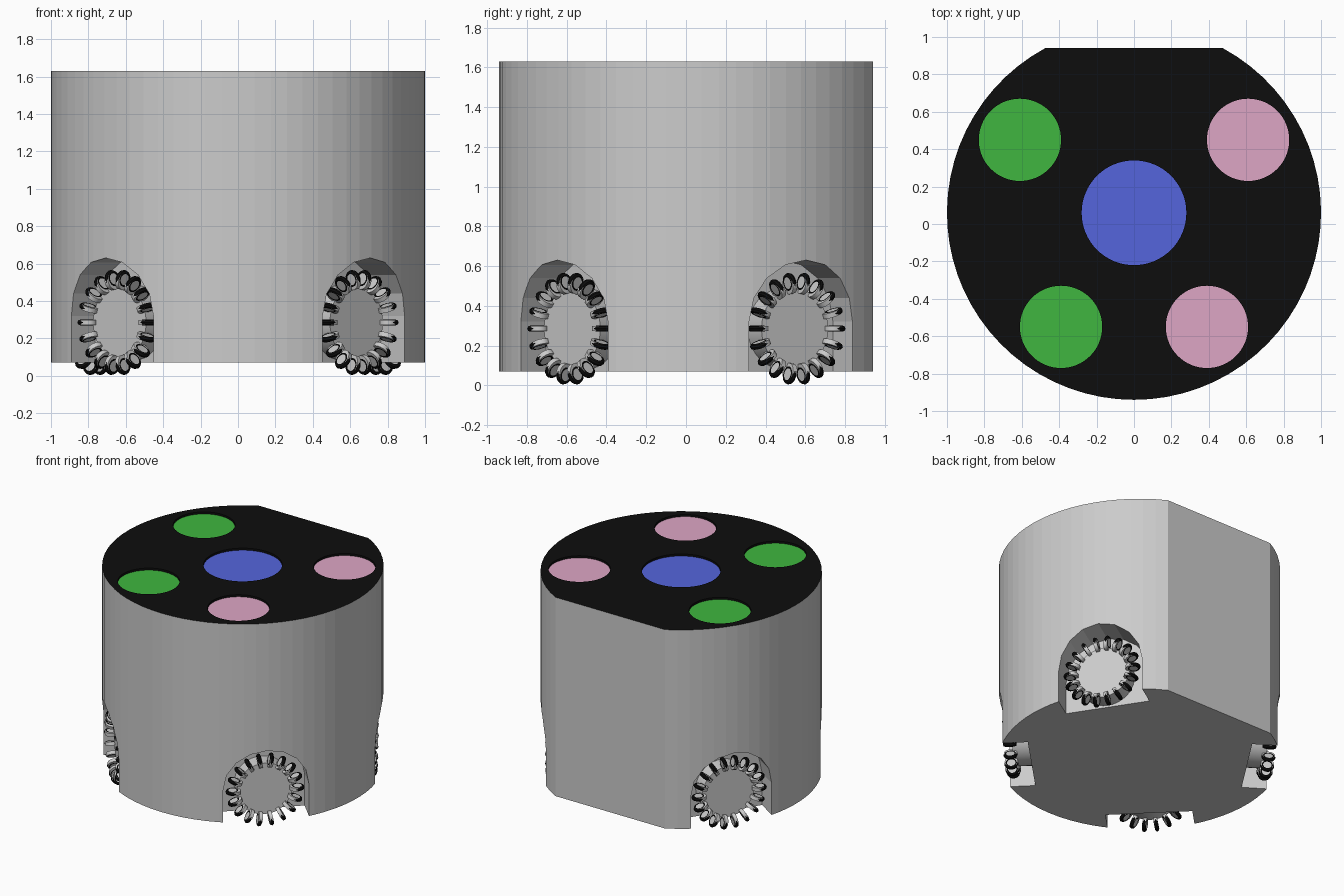
import bpy, bmesh
from math import pi, sin, cos, asin, radians
from mathutils import Matrix

if "Cube" in bpy.data.objects:
    bpy.data.objects.remove(bpy.data.objects["Cube"])

CY = 0.06                      # centre of the round shell
FLAT = 0.94                    # y of the flat side
Z0, Z1 = 0.07, 1.63
WHEEL_ANGLES = {"back_right": 33, "back_left": 147, "front_left": 225, "front_right": 315}
HUB_Z, WHEEL_OUT = 0.285, 0.91
ROLLERS, RING_R = 18, 0.235
DOTS = [("centre_dot", 0, CY, 0.28, "blue"),
        ("green_dot_back", -0.61, 0.45, 0.22, "green"),
        ("green_dot_front", -0.39, -0.55, 0.22, "green"),
        ("pink_dot_back", 0.61, 0.45, 0.22, "pink"),
        ("pink_dot_front", 0.39, -0.55, 0.22, "pink")]


def material(name, rgb):
    m = bpy.data.materials.new(name)
    m.diffuse_color = (*rgb, 1)
    m.use_nodes = True
    m.node_tree.nodes["Principled BSDF"].inputs["Base Color"].default_value = m.diffuse_color
    return m


MATS = {"black": material("black", (0.004, 0.004, 0.004)),
        "blue": material("blue", (0.09, 0.13, 0.72)),
        "green": material("green", (0.05, 0.47, 0.05)),
        "pink": material("pink", (0.73, 0.38, 0.56))}


def finish(bm, name, mat=None, smooth=False):
    bmesh.ops.recalc_face_normals(bm, faces=bm.faces)
    me = bpy.data.meshes.new(name)
    bm.to_mesh(me)
    bm.free()
    ob = bpy.data.objects.new(name, me)
    bpy.context.collection.objects.link(ob)
    if mat:
        me.materials.append(MATS[mat])
    bpy.context.view_layer.objects.active = ob
    if smooth:
        bpy.ops.object.select_all(action='DESELECT')
        ob.select_set(True)
        bpy.ops.object.shade_smooth_by_angle(angle=radians(40))
    return ob


def prism(bm, points, offset):
    face = bm.faces.new([bm.verts.new(p) for p in points])
    new = bmesh.ops.extrude_face_region(bm, geom=[face], use_keep_orig=True)["geom"]
    verts = [v for v in new if isinstance(v, bmesh.types.BMVert)]
    bmesh.ops.translate(bm, verts=verts, vec=offset)
    return list(face.verts) + verts


def cylinder(bm, r, depth, segments, matrix):
    bmesh.ops.create_cone(bm, cap_ends=True, segments=segments, radius1=r,
                          radius2=r, depth=depth, matrix=matrix)


def torus(bm, R, r, matrix, n=20, m=8):
    grid = [[bm.verts.new(matrix @ Matrix.Rotation(2 * pi * i / n, 4, 'Z')
             @ Matrix.Translation((R + r * cos(2 * pi * j / m), 0, r * sin(2 * pi * j / m)))
             .to_translation()) for j in range(m)] for i in range(n)]
    for i in range(n):
        for j in range(m):
            a, b = grid[i], grid[(i + 1) % n]
            bm.faces.new((a[j], b[j], b[(j + 1) % m], a[(j + 1) % m]))


def wheel_frame(deg):
    # local x points outward along the axle
    return Matrix.Translation((0, CY, 0)) @ Matrix.Rotation(radians(deg), 4, 'Z')


# Shell: round drum with one flat side
start = asin(FLAT - CY)
sweep = 2 * pi - (pi - 2 * start)
outline = [(cos(pi - start + sweep * i / 60), CY + sin(pi - start + sweep * i / 60), Z0)
           for i in range(61)]
bm = bmesh.new()
prism(bm, outline, (0, 0, Z1 - Z0))
shell = finish(bm, "shell")

# Cutter: arched wheel wells and shallow dot recesses
bm = bmesh.new()
for deg in WHEEL_ANGLES.values():
    arch = [(0.77, 0.31 * cos(pi * i / 8), 0.32 + 0.31 * sin(pi * i / 8)) for i in range(9)]
    verts = prism(bm, [(0.77, 0.31, -0.1)] + arch + [(0.77, -0.31, -0.1)], (0.5, 0, 0))
    bmesh.ops.transform(bm, matrix=wheel_frame(deg), verts=verts)
for _, x, y, r, _ in DOTS:
    cylinder(bm, r, 0.1, 64, Matrix.Translation((x, y, Z1 + 0.03)))
cutter = finish(bm, "well_cutter")
cutter.hide_render = True

mod = shell.modifiers.new("wells", 'BOOLEAN')
mod.operation = 'DIFFERENCE'
mod.solver = 'EXACT'
mod.object = cutter
bpy.context.view_layer.objects.active = shell
bpy.ops.object.modifier_apply(modifier=mod.name)
bpy.data.objects.remove(cutter)

# Black top face and recess walls
shell.data.materials.clear()
shell.data.materials.append(None)
shell.data.materials.append(MATS["black"])
for p in shell.data.polygons:
    p.material_index = 1 if p.center.z > Z1 - 0.025 else 0

# Coloured dots on the recess floors
for name, x, y, r, col in DOTS:
    bm = bmesh.new()
    cylinder(bm, r, 0.01, 64, Matrix.Translation((x, y, Z1 - 0.021)))
    finish(bm, name, col)

# Wheels: hub, grey roller cores and black roller rings
for name, deg in WHEEL_ANGLES.items():
    base = wheel_frame(deg) @ Matrix.Translation((WHEEL_OUT, 0, HUB_Z))
    hub, cores, rings = bmesh.new(), bmesh.new(), bmesh.new()
    cylinder(hub, 0.2, 0.13, 36,
             base @ Matrix.Translation((-0.08, 0, 0)) @ Matrix.Rotation(pi / 2, 4, 'Y'))
    for k in range(ROLLERS):
        spot = base @ Matrix.Rotation(2 * pi * k / ROLLERS, 4, 'X')
        cylinder(cores, 0.047, 0.026, 16, spot @ Matrix.Translation((0, RING_R - 0.011, 0)))
        torus(rings, 0.035, 0.015, spot @ Matrix.Translation((0, RING_R, 0)))
    finish(hub, name + "_hub", smooth=True)
    finish(cores, name + "_roller_cores", smooth=True)
    finish(rings, name + "_roller_rings", "black", smooth=True)
